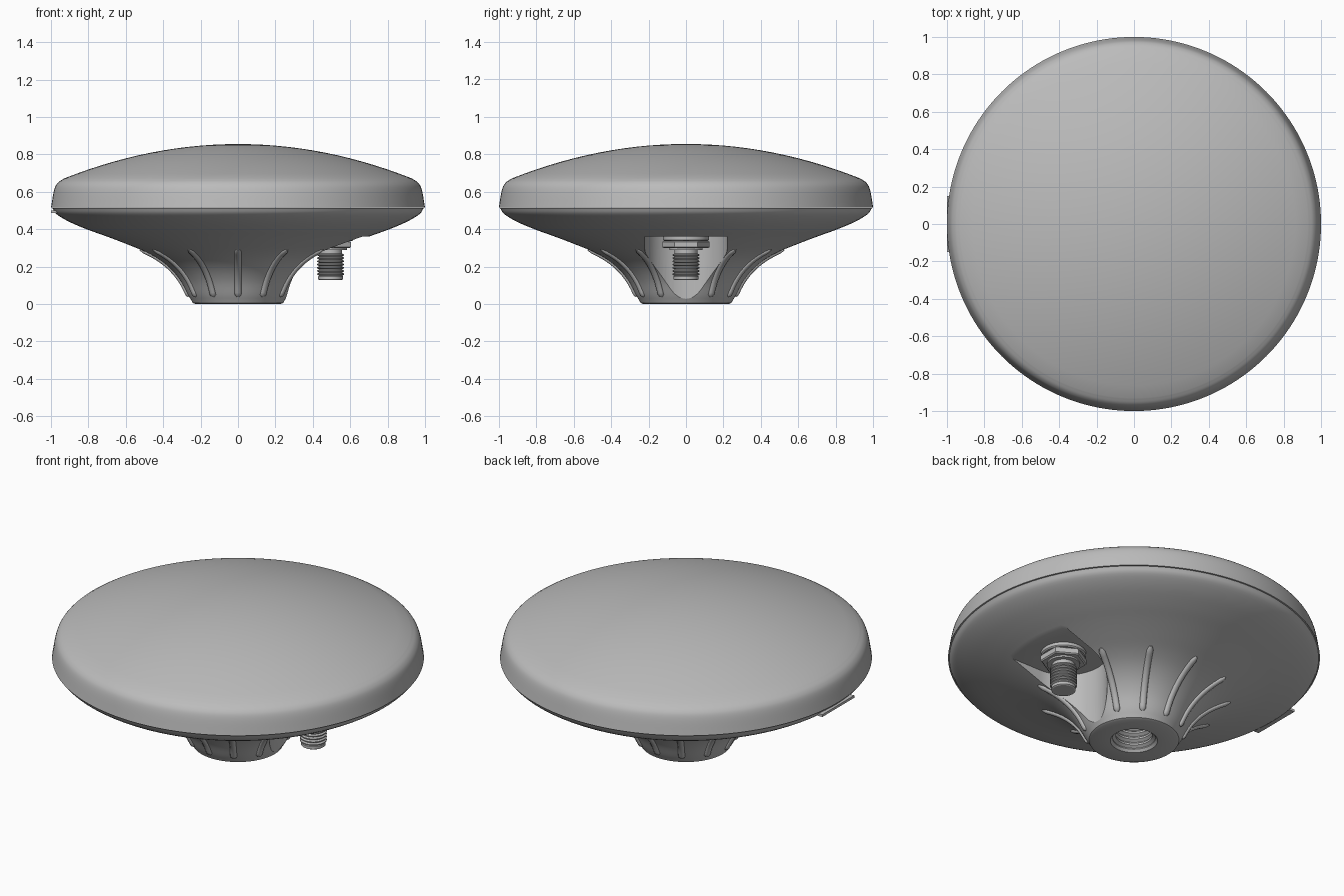
import bpy, bmesh, math
from mathutils import Matrix, Vector

cube = bpy.data.objects.get("Cube")
if cube:
    bpy.data.objects.remove(cube)

grey = bpy.data.materials.new("satin grey")
grey.use_nodes = True
GREY = (0.5, 0.5, 0.5, 1)
grey.diffuse_color = GREY
grey.node_tree.nodes["Principled BSDF"].inputs["Base Color"].default_value = GREY


def finish(name, bm, angle=30):
    """Turn a bmesh into a smooth-shaded object with sharp edges kept."""
    bmesh.ops.recalc_face_normals(bm, faces=bm.faces)
    mesh = bpy.data.meshes.new(name)
    bm.to_mesh(mesh)
    bm.free()
    mesh.materials.append(grey)
    mesh.shade_smooth()
    mesh.set_sharp_from_angle(angle=math.radians(angle))
    ob = bpy.data.objects.new(name, mesh)
    bpy.context.collection.objects.link(ob)
    return ob


def lathe(name, profile, steps, centre=(0, 0), angle=30):
    """Spin an (r, z) profile around a vertical axis."""
    bm = bmesh.new()
    verts = [bm.verts.new((r, 0, z)) for r, z in profile]
    edges = [bm.edges.new(pair) for pair in zip(verts, verts[1:])]
    bmesh.ops.spin(bm, geom=verts + edges, cent=(0, 0, 0), axis=(0, 0, 1),
                   angle=math.tau, steps=steps, use_merge=True)
    bmesh.ops.remove_doubles(bm, verts=bm.verts, dist=1e-5)
    bmesh.ops.translate(bm, verts=bm.verts, vec=(*centre, 0))
    return finish(name, bm, angle)


def smooth_path(points, count):
    """Catmull-Rom resampling of a short point list."""
    p = [Vector(q) for q in points]
    p = [2 * p[0] - p[1]] + p + [2 * p[-1] - p[-2]]
    out = []
    for a, b, c, d in zip(p, p[1:], p[2:], p[3:]):
        for i in range(count):
            t = i / count
            out.append(0.5 * (2 * b + (c - a) * t + (2 * a - 5 * b + 4 * c - d) * t * t
                              + (3 * b - a - 3 * c + d) * t ** 3))
    return out + [p[-2]]


def thread(r_crest, r_root, z0, z1, turns):
    """Zigzag thread profile from z0 to z1."""
    pitch = (z1 - z0) / turns
    pts = []
    for i in range(turns):
        z = z0 + i * pitch
        pts += [(r_root, z), (r_crest, z + 0.3 * pitch),
                (r_crest, z + 0.6 * pitch), (r_root, z + 0.9 * pitch)]
    return pts


# Domed cover: shallow spherical cap, rounded shoulder, steep rim
R = 2.35
cap = [(r, 0.855 - r * r / (2 * R)) for r in [0.93 * i / 14 for i in range(15)]]
shoulder = smooth_path([(0.93, 0.671), (0.963, 0.648), (0.983, 0.61), (1, 0.515)], 5)
lathe("dome_cover", cap + [tuple(v) for v in shoulder[1:]] + [(0, 0.515)], 160, angle=40)

# Flared lower housing with a threaded mounting socket
flare = smooth_path([(0.993, 0.513), (0.97, 0.48), (0.9, 0.438), (0.8, 0.396), (0.7, 0.36),
                     (0.6, 0.322), (0.5, 0.281), (0.42, 0.237), (0.355, 0.183),
                     (0.305, 0.12), (0.268, 0.05), (0.25, 0.02)], 4)
socket = [(0.242, 0.006), (0.228, 0), (0.127, 0), (0.115, 0.014)]
socket += thread(0.098, 0.115, 0.02, 0.24, 6) + [(0.115, 0.26), (0, 0.26)]
housing = lathe("lower_housing", [(0, 0.513)] + [tuple(v) for v in flare] + socket, 128)

# U-shaped pocket cut into the flare for the connector
PX, PR = 0.475, 0.22
bm = bmesh.new()
arc = [math.radians(90 + 180 * i / 32) for i in range(33)]
outline = [(PX + PR * math.cos(a), PR * math.sin(a)) for a in arc] + [(1.2, -PR), (1.2, PR)]
face = bm.faces.new([bm.verts.new((x, y, -0.2)) for x, y in outline])
top = bmesh.ops.extrude_face_region(bm, geom=[face])["geom"]
bmesh.ops.translate(bm, vec=(0, 0, 0.56),
                    verts=[g for g in top if isinstance(g, bmesh.types.BMVert)])
cutter = finish("pocket_cutter", bm)
cutter.hide_render = True
cut = housing.modifiers.new("pocket", "BOOLEAN")
cut.operation, cut.solver, cut.object = "DIFFERENCE", "EXACT", cutter
graph = bpy.context.evaluated_depsgraph_get()
carved = bpy.data.meshes.new_from_object(housing.evaluated_get(graph))
housing.modifiers.clear()
housing.data = carved
carved.shade_smooth()
carved.set_sharp_from_angle(angle=math.radians(30))
bpy.data.objects.remove(cutter)

# Raised grip ribs following the flare, all round except at the pocket
path = [v for v in flare if 0.035 < v.y < 0.292]
for k in range(1, 12):
    bm = bmesh.new()
    rings = []
    last = len(path) - 1
    for i, p in enumerate(path):
        d = (path[min(i + 1, last)] - path[max(i - 1, 0)]).normalized()
        out = Vector((-d.y, d.x))
        out = out if out.x > 0 else -out
        taper = 0.45 if i in (0, last) else 1
        ring = []
        for j in range(10):
            a = math.tau * j / 10
            q = p + out * (0.013 * taper * math.sin(a))
            ring.append(bm.verts.new((q.x, 0.018 * taper * math.cos(a), q.y)))
        rings.append(ring)
    for a, b in zip(rings, rings[1:]):
        for j in range(10):
            bm.faces.new((a[j], a[j - 1], b[j - 1], b[j]))
    bm.faces.new(rings[0])
    bm.faces.new(rings[-1])
    bm.transform(Matrix.Rotation(math.radians(30 * k), 4, "Z"))
    finish(f"grip_rib_{k}", bm, 50)

# Coaxial connector: washer, hex nut, threaded barrel
CONN = (0.495, 0)
lathe("connector_washer", [(0, 0.365), (0.122, 0.365), (0.122, 0.342), (0.115, 0.336),
                           (0, 0.336)], 48, CONN)
bm = bmesh.new()
bmesh.ops.create_cone(bm, cap_ends=True, segments=6, radius1=0.125, radius2=0.125, depth=0.04,
                      matrix=Matrix.Translation((*CONN, 0.318)))
bmesh.ops.bevel(bm, geom=[e for e in bm.edges if abs(e.verts[0].co.z - e.verts[1].co.z) < 0.001],
                offset=0.006, segments=1, affect="EDGES")
finish("connector_nut", bm, 20)
barrel = [(0, 0.3), (0.088, 0.3), (0.088, 0.288), (0.062, 0.288), (0.062, 0.275)]
barrel += thread(0.072, 0.062, 0.27, 0.15, 7)
barrel += [(0.066, 0.148), (0.066, 0.132), (0.06, 0.128), (0, 0.128)]
lathe("connector_barrel", barrel, 40, CONN)

# Thin straight label tab under the rim
bm = bmesh.new()
bmesh.ops.create_cube(bm, size=1)
bmesh.ops.scale(bm, vec=(0.08, 0.3, 0.014), verts=bm.verts)
bmesh.ops.translate(bm, vec=(-0.96, 0, 0.492), verts=bm.verts)
finish("rim_tab", bm)
